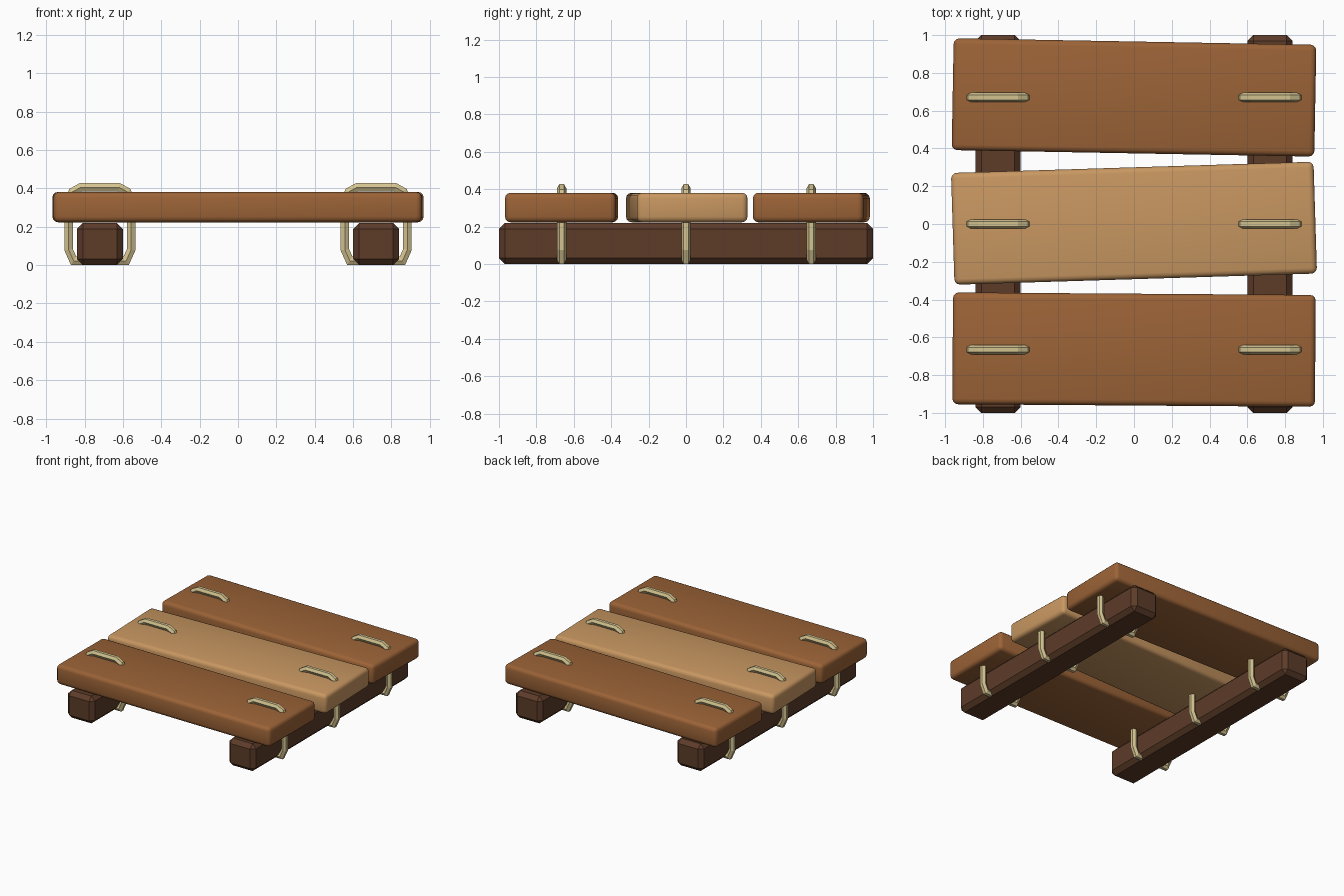
import bpy, bmesh, math
from mathutils import Vector

if "Cube" in bpy.data.objects:
    bpy.data.objects.remove(bpy.data.objects["Cube"])


def material(name, rgb):
    m = bpy.data.materials.new(name)
    m.diffuse_color = (*rgb, 1)
    m.use_nodes = True
    m.node_tree.nodes["Principled BSDF"].inputs["Base Color"].default_value = m.diffuse_color
    return m


DARK = material("dark_wood", (0.11, 0.045, 0.022))
WOOD = material("brown_wood", (0.33, 0.125, 0.038))
LIGHT = material("light_wood", (0.58, 0.31, 0.12))
ROPE = material("rope", (0.66, 0.55, 0.28))


def block(name, loc, size, mat, bevel, segments, turn=0.0):
    bpy.ops.mesh.primitive_cube_add(size=1, location=loc, rotation=(0, 0, turn))
    ob = bpy.context.object
    ob.name = name
    ob.scale = size
    bpy.ops.object.transform_apply(location=False, rotation=False, scale=True)
    b = ob.modifiers.new("bevel", 'BEVEL')
    b.width, b.segments = bevel, segments
    bpy.ops.object.modifier_apply(modifier="bevel")
    ob.data.materials.append(mat)
    bpy.ops.object.shade_smooth_by_angle(angle=math.radians(35))
    return ob


def strap(name, x, y):
    # closed six-sided rope loop swept in the xz plane
    half = [(0.10, 0.405), (0.142, 0.382), (0.163, 0.33), (0.163, 0.08), (0.137, 0.022)]
    path = [Vector(p) for p in half] + [Vector((-a, b)) for a, b in reversed(half)]
    n = len(path)
    bm = bmesh.new()
    rings = []
    for i, p in enumerate(path):
        d0 = (p - path[i - 1]).normalized()
        d1 = (path[(i + 1) % n] - p).normalized()
        t = (d0 + d1).normalized()
        out = Vector((-t.y, t.x)) / max(t.dot(d1), 0.5)
        ring = []
        for k in range(6):
            a = k * math.pi / 3
            q = p + out * 0.025 * math.sin(a)
            ring.append(bm.verts.new((q.x, 0.025 * math.cos(a), q.y)))
        rings.append(ring)
    for i in range(n):
        r, s = rings[i], rings[(i + 1) % n]
        for k in range(6):
            j = (k + 1) % 6
            bm.faces.new((r[k], r[j], s[j], s[k]))
    bmesh.ops.recalc_face_normals(bm, faces=bm.faces)
    me = bpy.data.meshes.new(name)
    bm.to_mesh(me)
    bm.free()
    me.materials.append(ROPE)
    ob = bpy.data.objects.new(name, me)
    ob.location = (x, y, 0)
    bpy.context.collection.objects.link(ob)


# two support beams with their rope loops
for side, x in (("left", -0.72), ("right", 0.72)):
    block(side + "_beam", (x, 0, 0.11), (0.24, 2.0, 0.22), DARK, 0.032, 1)
    for row, y in (("front", -0.665), ("middle", 0.0), ("back", 0.67)):
        strap(f"{side}_{row}_rope_loop", x, y)

# three slightly crooked planks
for row, y, turn, mat in (("front", -0.665, -0.007, WOOD),
                          ("middle", 0.004, 0.031, LIGHT),
                          ("back", 0.67, -0.018, WOOD)):
    block(row + "_plank", (0, y, 0.302), (1.92, 0.592, 0.158), mat, 0.03, 3, turn)
